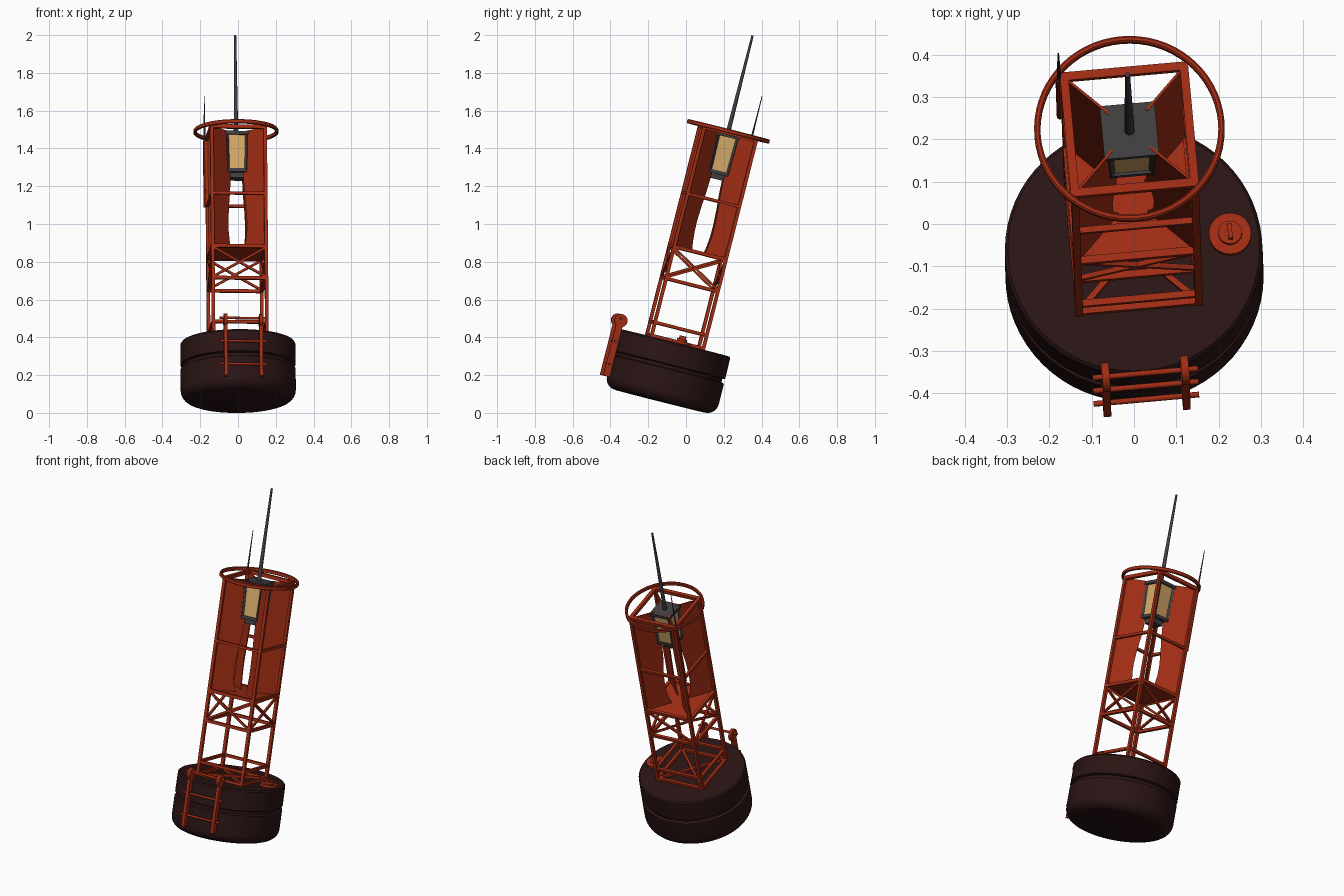
import bpy, bmesh, math
from mathutils import Matrix, Vector

if "Cube" in bpy.data.objects:
    bpy.data.objects.remove(bpy.data.objects["Cube"])

# whole buoy leans backwards and is slightly turned
LEAN = (Matrix.Translation((0.002, -0.1435, 0.0363)) @ Matrix.Rotation(math.radians(2), 4, 'Z')
        @ Matrix.Rotation(math.radians(-14.2), 4, 'X') @ Matrix.Rotation(math.radians(3.2), 4, 'Z'))


def material(name, rgb):
    m = bpy.data.materials.new(name)
    m.diffuse_color = (*rgb, 1)
    m.use_nodes = True
    m.node_tree.nodes["Principled BSDF"].inputs["Base Color"].default_value = m.diffuse_color
    return m


RED = material("buoy_red", (0.36, 0.026, 0.007))
HULL = material("hull_dark_brown", (0.024, 0.007, 0.007))
GREY = material("lamp_grey", (0.053, 0.049, 0.051))
AMBER = material("amber_glass", (0.68, 0.40, 0.14))


def finish(name, bm, mat, smooth=False):
    bmesh.ops.recalc_face_normals(bm, faces=bm.faces)
    bm.transform(LEAN)
    me = bpy.data.meshes.new(name)
    bm.to_mesh(me)
    bm.free()
    me.materials.append(mat)
    ob = bpy.data.objects.new(name, me)
    bpy.context.collection.objects.link(ob)
    if smooth:
        bpy.ops.object.select_all(action='DESELECT')
        ob.select_set(True)
        bpy.context.view_layer.objects.active = ob
        bpy.ops.object.shade_smooth_by_angle(angle=math.radians(35))
    return ob


def box(bm, c, s):
    bmesh.ops.create_cube(bm, size=1, matrix=Matrix.Translation(c) @ Matrix.Diagonal((*s, 1)))


def along(a, b):
    a, b = Vector(a), Vector(b)
    d = b - a
    rot = d.to_track_quat('Z', 'Y').to_matrix().to_4x4()
    return Matrix.Translation((a + b) / 2) @ rot, d.length


def bar(bm, a, b, w):
    m, l = along(a, b)
    bmesh.ops.create_cube(bm, size=1, matrix=m @ Matrix.Diagonal((w, w, l, 1)))


def rod(bm, a, b, r1, r2=None, n=16):
    m, l = along(a, b)
    bmesh.ops.create_cone(bm, cap_ends=True, segments=n, radius1=r1,
                          radius2=r1 if r2 is None else r2, depth=l, matrix=m)


def lathe(bm, profile, n=64, closed=False):
    vs = [bm.verts.new((r, 0, z)) for r, z in profile]
    pairs = list(zip(vs, vs[1:])) + ([(vs[-1], vs[0])] if closed else [])
    es = [bm.edges.new(p) for p in pairs]
    bmesh.ops.spin(bm, geom=vs + es, axis=(0, 0, 1), cent=(0, 0, 0), angle=2 * math.pi, steps=n)
    bmesh.ops.remove_doubles(bm, verts=bm.verts, dist=1e-5)


# float hull with groove and rounded bottom
bm = bmesh.new()
fillet = [(0.245 + 0.06 * math.cos(t), 0.086 - 0.06 * math.sin(t))
          for t in [i * math.pi / 12 for i in range(7)]]
lathe(bm, [(0, 0.345), (0.297, 0.345), (0.304, 0.337), (0.305, 0.226), (0.29, 0.22),
           (0.29, 0.204), (0.305, 0.198)] + fillet + [(0, 0.026)])
finish("float_hull", bm, HULL, True)

# tower: four legs, ring beams and cross braces
H, W = 0.142, 0.018
CORNERS = [(-H, -H), (H, -H), (H, H), (-H, H)]
SIDES = list(zip(CORNERS, CORNERS[1:] + CORNERS[:1]))
bm = bmesh.new()
for x, y in CORNERS:
    box(bm, (x, y, 0.92), (W, W, 1.16))
finish("tower_legs", bm, RED)

bm = bmesh.new()
for z, w in ((0.353, 0.016), (0.424, 0.016), (0.664, 0.017), (0.838, 0.018), (1.127, 0.015), (1.49, 0.02)):
    for a, b in SIDES:
        bar(bm, (*a, z), (*b, z), w)
finish("tower_beams", bm, RED)

bm = bmesh.new()
for a, b in SIDES:
    bar(bm, (*a, 0.67), (*b, 0.832), 0.012)
    bar(bm, (*b, 0.67), (*a, 0.832), 0.012)
for i in (0, 1):
    bar(bm, (*CORNERS[i], 0.353), (*CORNERS[i + 2], 0.353), 0.014)
finish("cross_braces", bm, RED)

# plate below the fins
bm = bmesh.new()
box(bm, (0, 0, 0.836), (2 * H, 2 * H, 0.01))
finish("tower_floor", bm, RED)

# diagonal reflector fins with a curved inner edge
bm = bmesh.new()
INNER = [(0.035, 0.84), (0.044, 0.88), (0.05, 0.94), (0.051, 1.0), (0.047, 1.08),
         (0.04, 1.16), (0.036, 1.24), (0.04, 1.3), (0.045, 1.49)]
T = 0.003
for k in range(4):
    rot = Matrix.Rotation(k * math.pi / 2 + math.pi / 4, 4, 'Z')
    pts = [(c * math.sqrt(2), z) for c, z in INNER] + [(0.2, 1.49), (0.2, 0.84)]
    f = bm.faces.new([bm.verts.new(rot @ Vector((r, -T, z))) for r, z in pts])
    out = bmesh.ops.extrude_face_region(bm, geom=[f])
    moved = [g for g in out["geom"] if isinstance(g, bmesh.types.BMVert)]
    bmesh.ops.translate(bm, verts=moved, vec=rot @ Vector((0, 2 * T, 0)))
finish("reflector_fins", bm, RED)

# guard ring round the top
bm = bmesh.new()
lathe(bm, [(0.210, 1.492), (0.214, 1.489), (0.221, 1.489), (0.225, 1.492),
           (0.225, 1.507), (0.221, 1.511), (0.214, 1.511), (0.210, 1.507)], closed=True)
finish("guard_ring", bm, RED, True)

# lantern: glass core, corner posts, sill, roof and neck
bm = bmesh.new()
box(bm, (0, 0, 1.375), (0.1, 0.1, 0.19))
finish("lantern_glass", bm, AMBER)

bm = bmesh.new()
for sx in (-1, 1):
    for sy in (-1, 1):
        bar(bm, (sx * 0.049, sy * 0.049, 1.275), (sx * 0.054, sy * 0.054, 1.475), 0.014)
box(bm, (0, 0, 1.276), (0.114, 0.114, 0.018))
box(bm, (0, 0, 1.478), (0.13, 0.13, 0.018))
box(bm, (0, 0, 1.254), (0.07, 0.07, 0.03))
finish("lantern_frame", bm, GREY)

# masts
bm = bmesh.new()
rod(bm, (0, 0, 1.48), (0, 0, 2.024), 0.012, 0.006)
finish("main_mast", bm, GREY, True)

bm = bmesh.new()
rod(bm, (-0.154, 0.142, 1.44), (-0.154, 0.142, 1.725), 0.006, 0.002, 10)
finish("whip_antenna", bm, GREY, True)

bm = bmesh.new()
rod(bm, (-0.155, 0.142, 1.12), (-0.155, 0.142, 1.48), 0.008, n=10)
finish("antenna_holder", bm, RED, True)

# boarding ladder: rounded rails and rungs
bm = bmesh.new()
for x in (-0.094, 0.094):
    box(bm, (x, -0.318, 0.237), (0.018, 0.036, 0.305))
    rod(bm, (x - 0.009, -0.316, 0.388), (x + 0.009, -0.316, 0.388), 0.035, n=24)
finish("ladder_rails", bm, RED, True)

bm = bmesh.new()
for z in (0.15, 0.275, 0.40):
    rod(bm, (-0.125, -0.318, z), (0.125, -0.318, z), 0.007, n=12)
finish("ladder_rungs", bm, RED, True)

# deck hatch with handle
bm = bmesh.new()
rod(bm, (0.23, 0.013, 0.34), (0.23, 0.013, 0.36), 0.05, n=32)
rod(bm, (0.23, 0.013, 0.36), (0.23, 0.013, 0.372), 0.028, n=24)
box(bm, (0.23, 0.013, 0.38), (0.01, 0.036, 0.018))
finish("deck_hatch", bm, RED, True)
